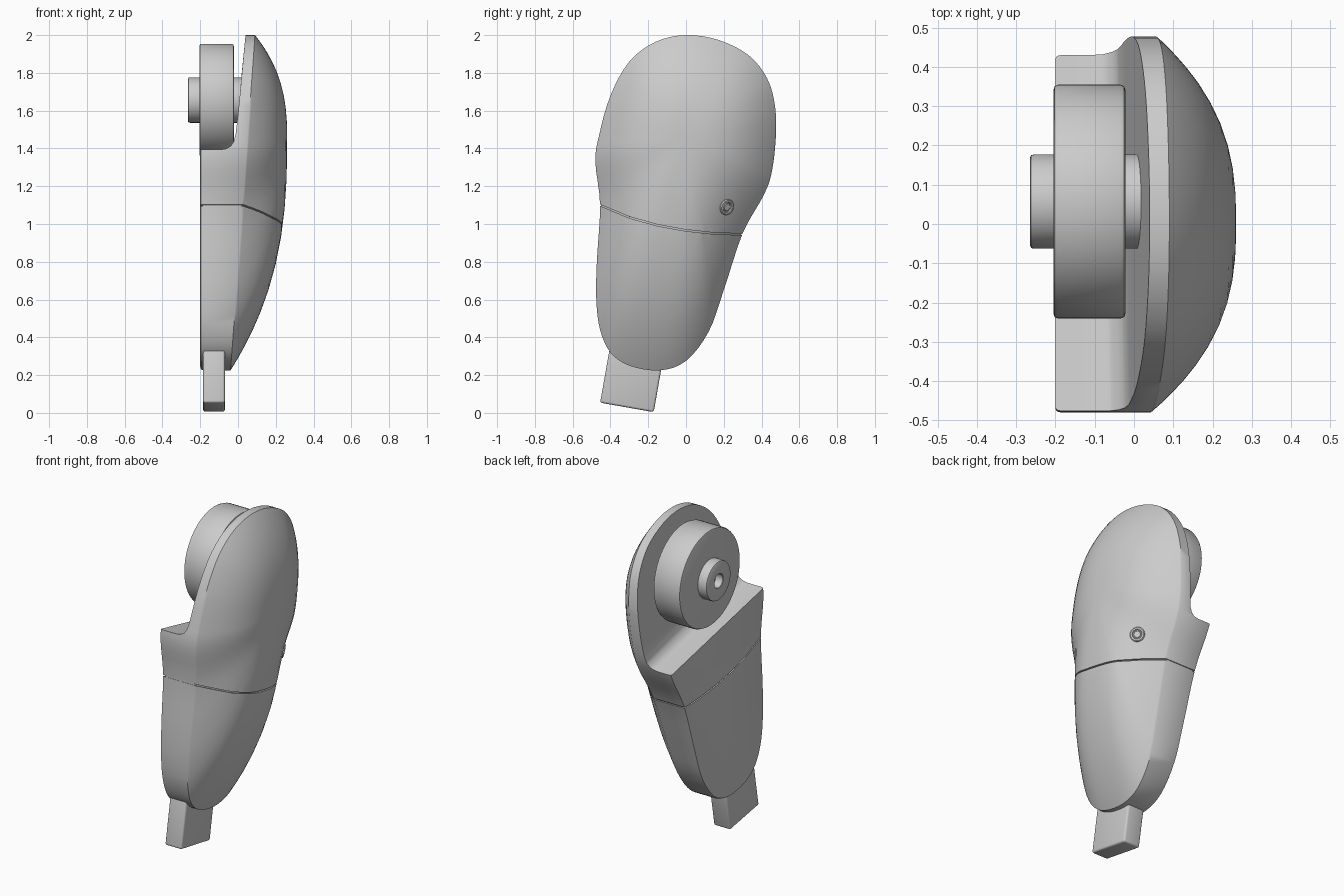
import bpy, bmesh, math
from mathutils import Vector

default = bpy.data.objects.get("Cube")
if default:
    bpy.data.objects.remove(default)

BACK_X, CREST_X = -0.2, 0.26
CENTRE = Vector((0, 1.45))
OUTLINE = [(0, 2), (.17, 1.975), (.33, 1.895), (.43, 1.77), (.472, 1.62), (.475, 1.45), (.453, 1.27),
           (.41, 1.15), (.3, .95), (.2, .65), (.12, .43), (0, .275), (-.14, .225), (-.3, .25),
           (-.4, .32), (-.455, .44), (-.475, .6), (-.472, .8), (-.455, 1.1), (-.48, 1.33),
           (-.46, 1.47), (-.4, 1.68), (-.3, 1.86), (-.16, 1.965)]
SEAM = [(-.6, 1.18), (-.455, 1.1), (-.3, 1.035), (-.15, .993), (0, .966), (.15, .95), (.3, .945), (.5, .945)]


def finish(bm, name, angle=40):
    bmesh.ops.recalc_face_normals(bm, faces=bm.faces)
    mesh = bpy.data.meshes.new(name)
    bm.to_mesh(mesh)
    bm.free()
    obj = bpy.data.objects.new(name, mesh)
    bpy.context.collection.objects.link(obj)
    smooth(obj, angle)
    return obj


def smooth(obj, angle):
    bpy.ops.object.select_all(action='DESELECT')
    obj.select_set(True)
    bpy.context.view_layer.objects.active = obj
    bpy.ops.object.shade_smooth_by_angle(angle=math.radians(angle))


def apply(obj, mod):
    bpy.ops.object.select_all(action='DESELECT')
    obj.select_set(True)
    bpy.context.view_layer.objects.active = obj
    bpy.ops.object.modifier_apply(modifier=mod.name)


def cut(obj, cutter):
    mod = obj.modifiers.new("cut", 'BOOLEAN')
    mod.operation, mod.solver, mod.object = 'DIFFERENCE', 'EXACT', cutter
    apply(obj, mod)
    bpy.data.objects.remove(cutter)


def rounded(points, steps=4):
    """Closed Catmull-Rom curve through the points."""
    pts, out = [Vector(p) for p in points], []
    n = len(pts)
    for i in range(n):
        a, b, c, d = (pts[(i + k) % n] for k in (-1, 0, 1, 2))
        for j in range(steps):
            t = j / steps
            out.append(0.5 * (2 * b + (c - a) * t + (2 * a - 5 * b + 4 * c - d) * t ** 2
                              + (3 * b - a - 3 * c + d) * t ** 3))
    return out


def bridge(bm, rings):
    for low, high in zip(rings, rings[1:]):
        for i in range(len(low)):
            j = (i + 1) % len(low)
            bm.faces.new((low[i], low[j], high[j], high[i]))


def domed_body(name, inset=0.0):
    """Flat back, straight sides and a dome that shrinks towards its centre."""
    bm = bmesh.new()
    curve = rounded(OUTLINE)

    def ring(scale, x_of):
        verts = []
        for p in curve:
            q = CENTRE + (p - CENTRE) * scale * (1 - inset)
            verts.append(bm.verts.new((x_of(0.073 * p.y - 0.056), q.x, q.y)))
        return verts

    rings = [ring(.982, lambda rim: BACK_X + inset), ring(.995, lambda rim: BACK_X + .004 + inset),
             ring(1, lambda rim: BACK_X + .015 + inset)]
    for s in (1, .985, .95, .9, .83, .75, .65, .54, .42, .3, .18, .08):
        rings.append(ring(s, lambda rim: rim + (CREST_X - rim) * (1 - s ** 2.6) - inset))
    bridge(bm, rings)
    bm.faces.new(rings[0])
    bm.faces.new(rings[-1])
    return finish(bm, name, 50)


def prism(name, first, second):
    """Solid between two matching closed loops."""
    bm = bmesh.new()
    loops = [[bm.verts.new(p) for p in loop] for loop in (first, second)]
    bridge(bm, loops)
    for loop in loops:
        bm.faces.new(loop)
    obj = finish(bm, name)
    obj.hide_render = True
    return obj


def lathe(name, profile, sides=64):
    """Turn (radius, x) points about the x axis."""
    bm = bmesh.new()
    rings = []
    for r, x in profile:
        angles = [2 * math.pi * k / sides for k in range(sides)]
        rings.append([bm.verts.new((x, r * math.cos(a), r * math.sin(a))) for a in angles])
    bridge(bm, rings)
    bm.faces.new(rings[0])
    bm.faces.new(rings[-1])
    return finish(bm, name)


# Main body, with the step behind the upper plate cut away
body = domed_body("body")
step = [(-.5, 1.395), (-.09, 1.395), (-.06, 1.4), (-.037, 1.415), (-.022, 1.44), (-.012, 1.48),
        (.002, 1.6), (.04, 2), (.07, 2.3), (-.5, 2.3)]


def step_loop(y):
    drop = (y + .48) * .22
    return [(x - (.1 * drop if x > -.4 else 0), y, z - drop) for x, z in step]


cut(body, prism("step_cutter", step_loop(-.7), step_loop(.7)))

# Shallow seam groove round the body
half = .004
band = [(y, z + half) for y, z in SEAM] + [(y, z - half) for y, z in reversed(SEAM)]
groove = prism("groove_cutter", [(-.5, y, z) for y, z in band], [(.5, y, z) for y, z in band])
cut(groove, domed_body("groove_core", .012))
cut(body, groove)
smooth(body, 42)

# Wheel with its hub, bored end and inner axle
wheel_parts = [
    lathe("wheel", [(.285, -.205), (.294, -.202), (.298, -.193), (.298, -.035), (.294, -.025), (.285, -.022)]),
    lathe("hub", [(.042, -.215), (.042, -.262), (.045, -.265), (.112, -.265), (.118, -.262), (.12, -.255),
                  (.12, -.195)], 48),
    lathe("axle", [(.12, -.03), (.12, .04)], 48)]
for part in wheel_parts:
    part.location = (0, .057, 1.656)

# Small ringed button on the dome
hit, place, normal, _ = body.ray_cast(Vector((1, .215, 1.09)), Vector((-1, 0, 0)))
button = lathe("button", [(.043, -.012), (.043, .004), (.038, .009), (.029, .009), (.025, .003),
                          (.021, .003), (.018, .006)], 32)
button.rotation_euler = normal.to_track_quat('X', 'Z').to_euler()
button.location = place

# Tilted tab at the lower end
bm = bmesh.new()
bmesh.ops.create_cube(bm, size=1)
bmesh.ops.scale(bm, vec=(.115, .288, .4), verts=bm.verts)
bmesh.ops.bevel(bm, geom=bm.edges[:], offset=.012, segments=3, profile=.5, affect='EDGES')
tab = finish(bm, "tab")
tab.location = (-.127, -.278, .226)
tab.rotation_euler.x = math.radians(-10)
